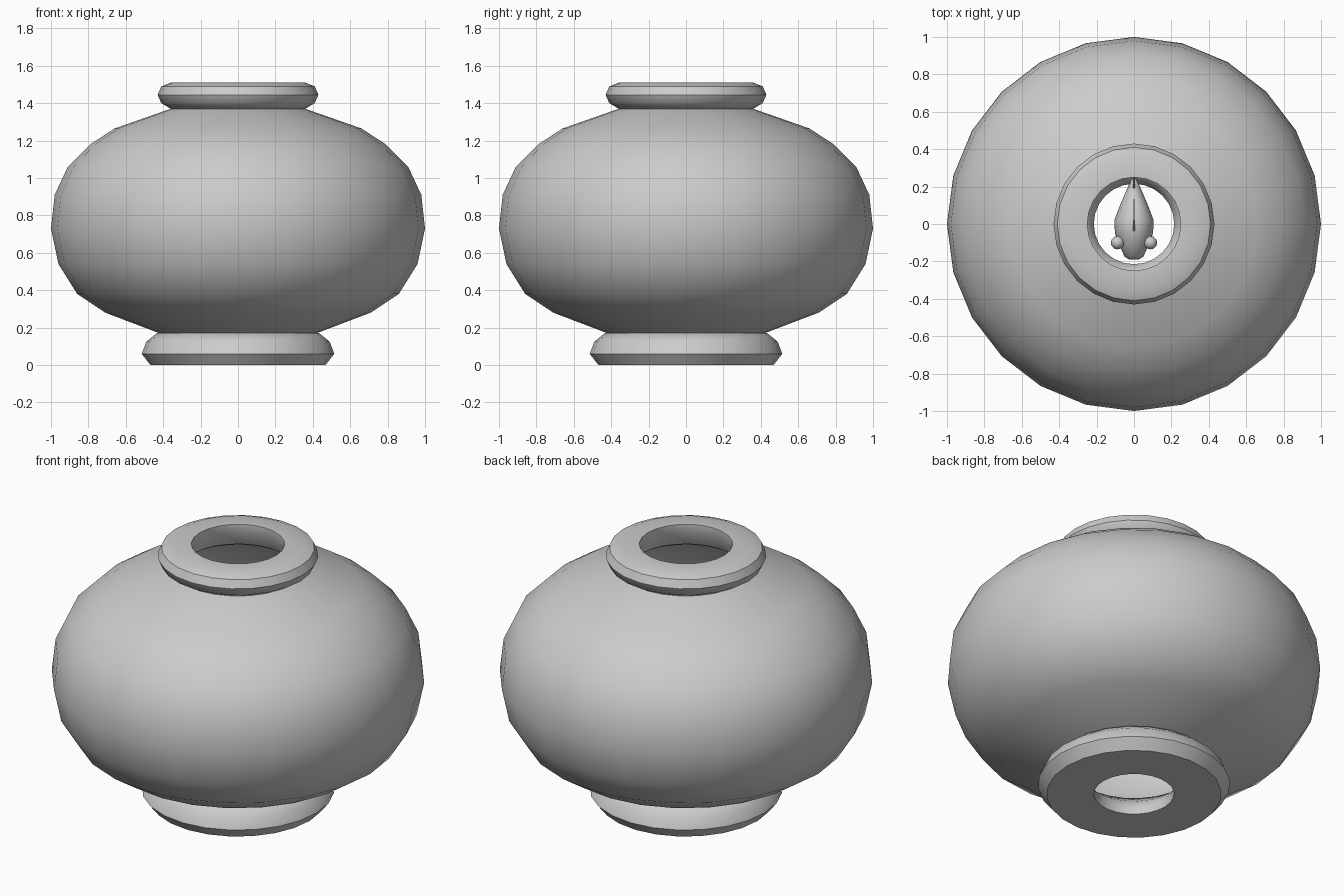
import bpy, bmesh, math
from mathutils import Matrix, Vector

cube = bpy.data.objects.get("Cube")
if cube:
    bpy.data.objects.remove(cube, do_unlink=True)

grey = bpy.data.materials.new("plain_grey")
grey.use_nodes = True
GREY = (0.6, 0.6, 0.6, 1)
grey.diffuse_color = GREY
grey.node_tree.nodes["Principled BSDF"].inputs["Base Color"].default_value = GREY


def finish(name, bm, angle=40):
    """Turn a bmesh into a smooth-shaded grey object."""
    bmesh.ops.recalc_face_normals(bm, faces=bm.faces)
    mesh = bpy.data.meshes.new(name)
    bm.to_mesh(mesh)
    bm.free()
    mesh.materials.append(grey)
    obj = bpy.data.objects.new(name, mesh)
    bpy.context.collection.objects.link(obj)
    bpy.ops.object.select_all(action="DESELECT")
    obj.select_set(True)
    bpy.context.view_layer.objects.active = obj
    bpy.ops.object.shade_smooth_by_angle(angle=math.radians(angle))
    return obj


def lathe(name, profile, closed, steps=24):
    """Spin a (radius, height) profile around the z axis."""
    bm = bmesh.new()
    verts = [bm.verts.new((r, 0, z)) for r, z in profile]
    edges = [bm.edges.new(pair) for pair in zip(verts, verts[1:])]
    if closed:
        edges.append(bm.edges.new((verts[-1], verts[0])))
    bmesh.ops.spin(bm, geom=verts + edges, cent=(0, 0, 0), axis=(0, 0, 1),
                   angle=math.tau, steps=steps)
    bmesh.ops.remove_doubles(bm, verts=bm.verts, dist=0.0005)
    return finish(name, bm)


def loft(name, sections, sides=12):
    """Skin ellipses given as (y, half width, half height, z)."""
    bm = bmesh.new()
    rings = []
    for y, w, h, z in sections:
        rings.append([bm.verts.new((w * math.cos(a), y, z + h * math.sin(a)))
                      for a in (math.tau * i / sides for i in range(sides))])
    for a, b in zip(rings, rings[1:]):
        for i in range(sides):
            j = (i + 1) % sides
            bm.faces.new((a[i], a[j], b[j], b[i]))
    bm.faces.new(rings[0])
    bm.faces.new(rings[-1])
    return finish(name, bm)


def fin(name, outline, thickness=0.012):
    """Upright flat fin from a (y, z) outline."""
    bm = bmesh.new()
    face = bm.faces.new([bm.verts.new((-thickness / 2, y, z)) for y, z in outline])
    new = bmesh.ops.extrude_face_region(bm, geom=[face])["geom"]
    bmesh.ops.translate(bm, vec=(thickness, 0, 0),
                        verts=[v for v in new if isinstance(v, bmesh.types.BMVert)])
    return finish(name, bm, 20)


# Bowl: thin-walled round body, open at both ends
bowl = lathe("bowl_body", [
    (0.37, 0.155), (0.42, 0.17), (0.71, 0.28), (0.86, 0.38), (0.96, 0.54),
    (1.0, 0.73), (0.98, 0.91), (0.91, 1.06), (0.79, 1.18), (0.66, 1.265),
    (0.36, 1.37), (0.33, 1.38)], closed=False)
wall = bowl.modifiers.new("wall", "SOLIDIFY")
wall.thickness = 0.025
wall.offset = -1

# Rounded rim around the mouth
lathe("mouth_rim", [
    (0.25, 1.51), (0.36, 1.51), (0.41, 1.49), (0.43, 1.445), (0.41, 1.40),
    (0.36, 1.37), (0.30, 1.37), (0.25, 1.46)], closed=True)

# Rounded foot under the bowl
lathe("foot_ring", [
    (0.215, 0.0), (0.468, 0.0), (0.515, 0.06), (0.49, 0.125), (0.435, 0.17),
    (0.34, 0.17), (0.25, 0.10), (0.215, 0.05)], closed=True)

# Fish swimming inside, facing the front
Z = 0.75
loft("fish_body", [
    (-0.19, 0.025, 0.025, Z), (-0.175, 0.05, 0.05, Z), (-0.12, 0.075, 0.085, Z),
    (-0.05, 0.102, 0.12, Z), (0.02, 0.105, 0.125, Z), (0.10, 0.075, 0.09, Z),
    (0.17, 0.045, 0.05, Z), (0.24, 0.014, 0.035, Z)])
fin("tail_fin", [(0.17, Z - 0.02), (0.25, Z - 0.11), (0.22, Z),
                 (0.25, Z + 0.11), (0.17, Z + 0.02)])
fin("back_fin", [(-0.06, Z + 0.10), (0.02, Z + 0.18), (0.13, Z + 0.15),
                 (0.11, Z + 0.07)])

# Eyes, one on each side
for side, x in (("left", 0.088), ("right", -0.088)):
    bm = bmesh.new()
    bmesh.ops.create_uvsphere(bm, u_segments=12, v_segments=8, radius=0.036,
                              matrix=Matrix.Translation(Vector((x, -0.1, Z + 0.05))))
    finish(side + "_eye", bm)
